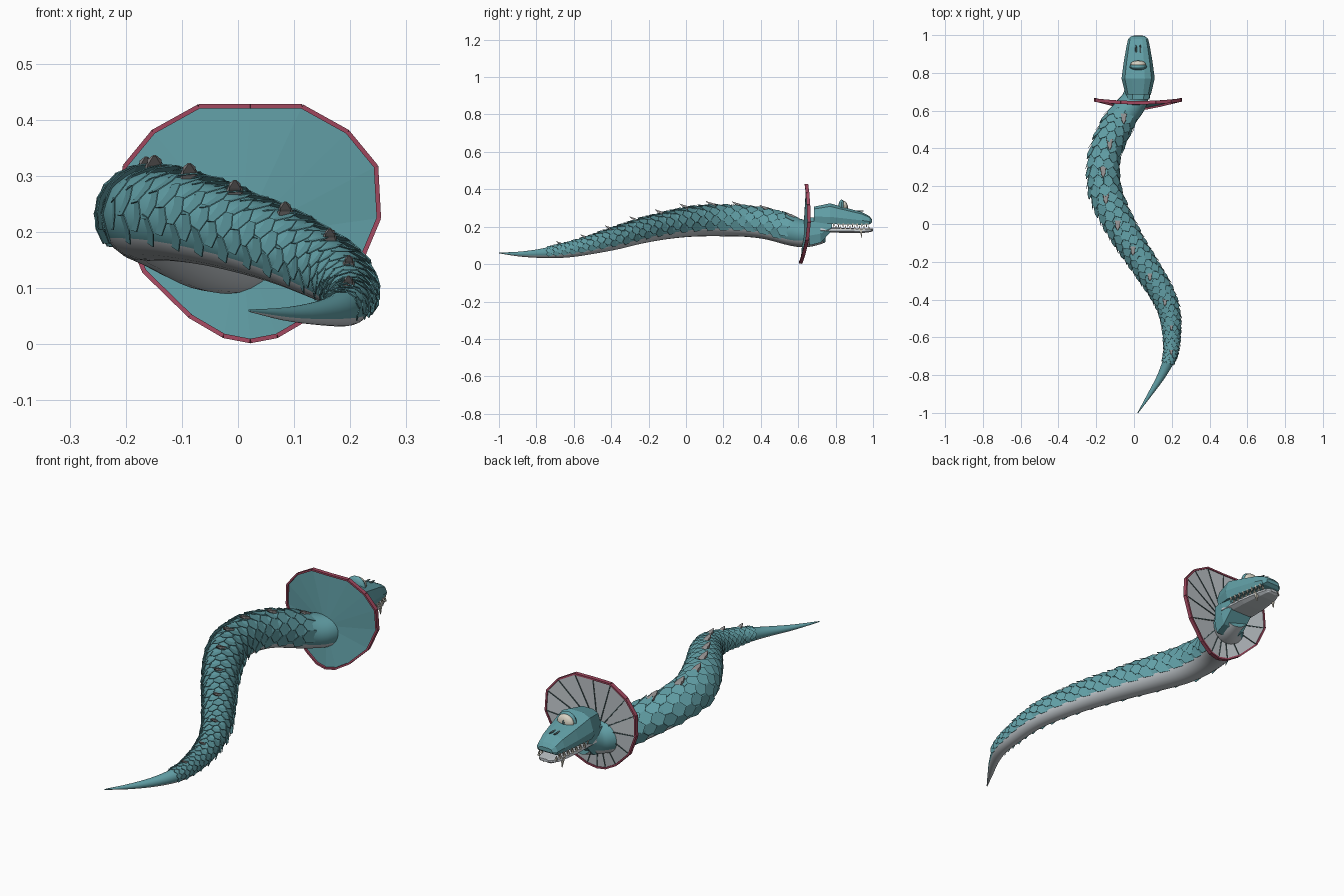
import bpy, bmesh, math
from mathutils import Vector as V

cube = bpy.data.objects.get("Cube")
if cube:
    bpy.data.objects.remove(cube)


def material(name, *rgb):
    m = bpy.data.materials.new(name)
    m.use_nodes = True
    m.diffuse_color = (*rgb, 1)
    m.node_tree.nodes["Principled BSDF"].inputs["Base Color"].default_value = (*rgb, 1)
    return m


teal = material("teal skin", .12, .345, .38)
grey = material("belly grey", .55, .59, .62)
red = material("crimson rim", .36, .065, .115)
horn = material("horn grey", .28, .27, .27)
cream = material("tooth cream", .68, .65, .55)
dark = material("dark slate", .06, .1, .105)


def finish(name, bm, mats, smooth=False):
    bmesh.ops.recalc_face_normals(bm, faces=bm.faces)
    me = bpy.data.meshes.new(name)
    bm.to_mesh(me)
    bm.free()
    for m in mats:
        me.materials.append(m)
    ob = bpy.data.objects.new(name, me)
    bpy.context.collection.objects.link(ob)
    if smooth:
        bpy.ops.object.select_all(action='DESELECT')
        bpy.context.view_layer.objects.active = ob
        ob.select_set(True)
        bpy.ops.object.shade_smooth_by_angle(angle=math.radians(35))
    return ob


def loft(bm, rings):
    """Skin a list of equal point rings and cap both ends."""
    vs = [[bm.verts.new(p) for p in r] for r in rings]
    n = len(vs[0])
    for a, b in zip(vs, vs[1:]):
        for i in range(n):
            j = (i + 1) % n
            bm.faces.new((a[i], a[j], b[j], b[i]))
    bm.faces.new(vs[0])
    bm.faces.new(vs[-1])


CORNERS = ((1, 1), (-1, 1), (-1, -1), (1, -1))


def bar(bm, a, b, ra, rb, depth=1):
    """Tapered square bar between two points, depth widens it along y."""
    d = (b - a).normalized()
    s = d.cross(V((0, 1, 0))).normalized()
    u = s.cross(d) * depth
    loft(bm, [[p + (s * i + u * k) * r for i, k in CORNERS] for p, r in ((a, ra), (b, rb))])


# Spine: x, y, z, radius from tail to throat
SPINE = [V(p) for p in (
    (.02, -1, .06, .002), (.085, -.9, .054, .012), (.147, -.8, .056, .022),
    (.19, -.7, .065, .033), (.2, -.6, .08, .041), (.19, -.48, .108, .05),
    (.15, -.37, .137, .058), (.07, -.24, .174, .064), (-.02, -.1, .204, .07),
    (-.1, .04, .224, .077), (-.155, .18, .23, .081), (-.162, .32, .226, .08),
    (-.13, .44, .21, .079), (-.06, .57, .174, .077), (0, .65, .162, .071),
    (.02, .73, .175, .062))]
LAST = len(SPINE) - 1


def spine(t):
    i = min(int(t), LAST - 1)
    f = t - i
    a, b, c, d = (SPINE[max(0, min(LAST, i + k))] for k in (-1, 0, 1, 2))
    return b + ((c - a) * f + (a * 2 - b * 5 + c * 4 - d) * f**2
                + (b * 3 - a - c * 3 + d) * f**3) / 2


def frame(t):
    """Centre, radius, forward, side and up at a spine position."""
    p = spine(t)
    fwd = (spine(min(LAST, t + .05)) - spine(max(0, t - .05))).xyz.normalized()
    side = fwd.cross(V((0, 0, 1))).normalized()
    return p.xyz, p.w, fwd, side, side.cross(fwd)


# Body with a grey underside
SIDES = 24
bm = bmesh.new()
rings = []
for k in range(LAST * 4 + 1):
    c, r, fwd, side, up = frame(k / 4)
    angles = [math.tau * i / SIDES for i in range(SIDES)]
    rings.append([c + (side * math.cos(a) + up * math.sin(a)) * r for a in angles])
loft(bm, rings)
bm.faces.ensure_lookup_table()
for k in range(LAST * 4 * SIDES):
    if math.sin(math.tau * (k % SIDES + .5) / SIDES) < -.5:
        bm.faces[k].material_index = 1
finish("body", bm, [teal, grey], True)

# Overlapping hexagonal scales, raised towards the tail
bm = bmesh.new()
t, row = 2.8, 0
while t < LAST - 1.7:
    c, r, fwd, side, up = frame(t)
    size = r / .08
    for col in range(7 - row % 2):
        a = math.radians(-15 + 35 * col + 17.5 * (row % 2))
        n = side * math.cos(a) + up * math.sin(a)
        e = n.cross(fwd).normalized()
        pts = []
        for k in range(6):
            l = .045 * math.cos(k * math.pi / 3) * size
            w = .033 * math.sin(k * math.pi / 3) * size
            pts.append(bm.verts.new(c + n * (r + .001 + l * .24) - fwd * l + e * w))
        bm.faces.new(pts)
    row += 1
    t += .045 * size / (spine(t + .2) - spine(t)).xyz.length * .2
scales = finish("scales", bm, [teal])
scales.modifiers.new("thickness", 'SOLIDIFY').thickness = .002

# Back spikes, all swept straight towards the tail end
bm = bmesh.new()
for i in range(10):
    y = .565 - .136 * i
    t = min((k / 50 for k in range(LAST * 50)), key=lambda k: abs(spine(k).y - y))
    c, r, fwd, side, up = frame(t)
    s = max(.6, r / .08)
    base = c + up * r
    rings = []
    for back, rise, wid, thick in ((0, -.004, .017, .01), (.018, .01, .012, .006),
                                   (.03, .014, .012, .005), (.05, .026, .002, .001)):
        p = base + V((0, -back, rise)) * s
        rings.append([p + V((i * wid, k * thick * .6, k * thick)) * s for i, k in CORNERS])
    loft(bm, rings)
finish("back_spikes", bm, [horn])

# Neck frill: teal back, grey front, ribs and rim
MID = .022
half = [(0, .642, .424), (.092, .644, .424), (.173, .65, .379), (.224, .655, .317),
        (.229, .658, .225), (.189, .648, .13), (.107, .628, .05), (.047, .616, .015), (0, .612, .006)]
rim = [V((MID + x, y, z)) for x, y, z in half]
rim += [V((MID - x, y, z)) for x, y, z in half[-2:0:-1]]
hub = V((.005, .628, .19))
for name, mat, shift in (("frill_back", teal, 0), ("frill_front", grey, .005)):
    bm = bmesh.new()
    off = V((0, shift, 0))
    vs = [bm.verts.new(p + off) for p in rim]
    h = bm.verts.new(hub + off)
    for i, v in enumerate(vs):
        bm.faces.new((h, vs[i - 1], v))
    finish(name, bm, [mat])
bm = bmesh.new()
for i, p in enumerate(rim):
    bar(bm, rim[i - 1], p, .004, .004, 2.3)
finish("frill_rim", bm, [red])
bm = bmesh.new()
for p in rim:
    off = V((0, .006, 0))
    bar(bm, hub + off, p + off, .0025, .0018)
finish("frill_ribs", bm, [dark])


def head_part(name, mat, rows, top, low=.8):
    """Faceted loft from y, half width, bottom, top."""
    bm = bmesh.new()
    loft(bm, [[V((MID + x * w, y, b + (z - b) * h)) for x, h in (
        (low, 0), (1, .35), (top, .85), (top * .5, 1),
        (-top * .5, 1), (-top, .85), (-1, .35), (-low, 0))] for y, w, b, z in rows])
    return finish(name, bm, [mat])


# Skull, cheeks and lower jaw
head_part("skull", teal, [(.685, .067, .225, .307), (.77, .088, .214, .325),
                          (.86, .076, .212, .3), (.94, .062, .21, .278),
                          (.98, .053, .212, .257), (.994, .036, .222, .24)], .8, .9)
head_part("cheeks", teal, [(.66, .06, .1, .25), (.72, .07, .115, .25),
                           (.78, .07, .178, .24)], .95)
head_part("lower_jaw", grey, [(.72, .072, .17, .197), (.85, .066, .167, .194),
                              (.95, .052, .167, .19), (.99, .036, .172, .19),
                              (1, .02, .178, .19)], .95, .7)

# Teeth along both jaws, with two hanging fangs
bm = bmesh.new()
for sgn in (-1, 1):
    for k in range(8):
        y = .79 + .025 * k
        x = sgn * (.073 - .16 * (y - .79) ** 1.1)
        bar(bm, V((MID + x, y, .216)), V((MID + x, y, .196)), .005, .001)
        x *= .9
        bar(bm, V((MID + x, y + .012, .186)), V((MID + x, y + .012, .206)), .005, .001)
    x = MID + sgn * .048
    bar(bm, V((x, .935, .185)), V((x, .94, .14)), .007, .001)
finish("teeth", bm, [cream])


def ball(name, mat, loc, radii):
    bm = bmesh.new()
    bmesh.ops.create_uvsphere(bm, u_segments=16, v_segments=10, radius=1)
    for v in bm.verts:
        v.co = V(a * b + c for a, b, c in zip(v.co, radii, loc))
    return finish(name, bm, [mat], True)


# Single brow eye with lid and pupil, nostril slits ahead of it
ball("eyelid", teal, (MID, .832, .302), (.046, .018, .043))
ball("eyeball", cream, (MID, .846, .302), (.041, .019, .035))
ball("pupil", dark, (MID, .863, .303), (.007, .003, .013))
for name, sgn in (("left_nostril", 1), ("right_nostril", -1)):
    ball(name, dark, (MID + sgn * .011, .92, .284), (.005, .03, .004))
